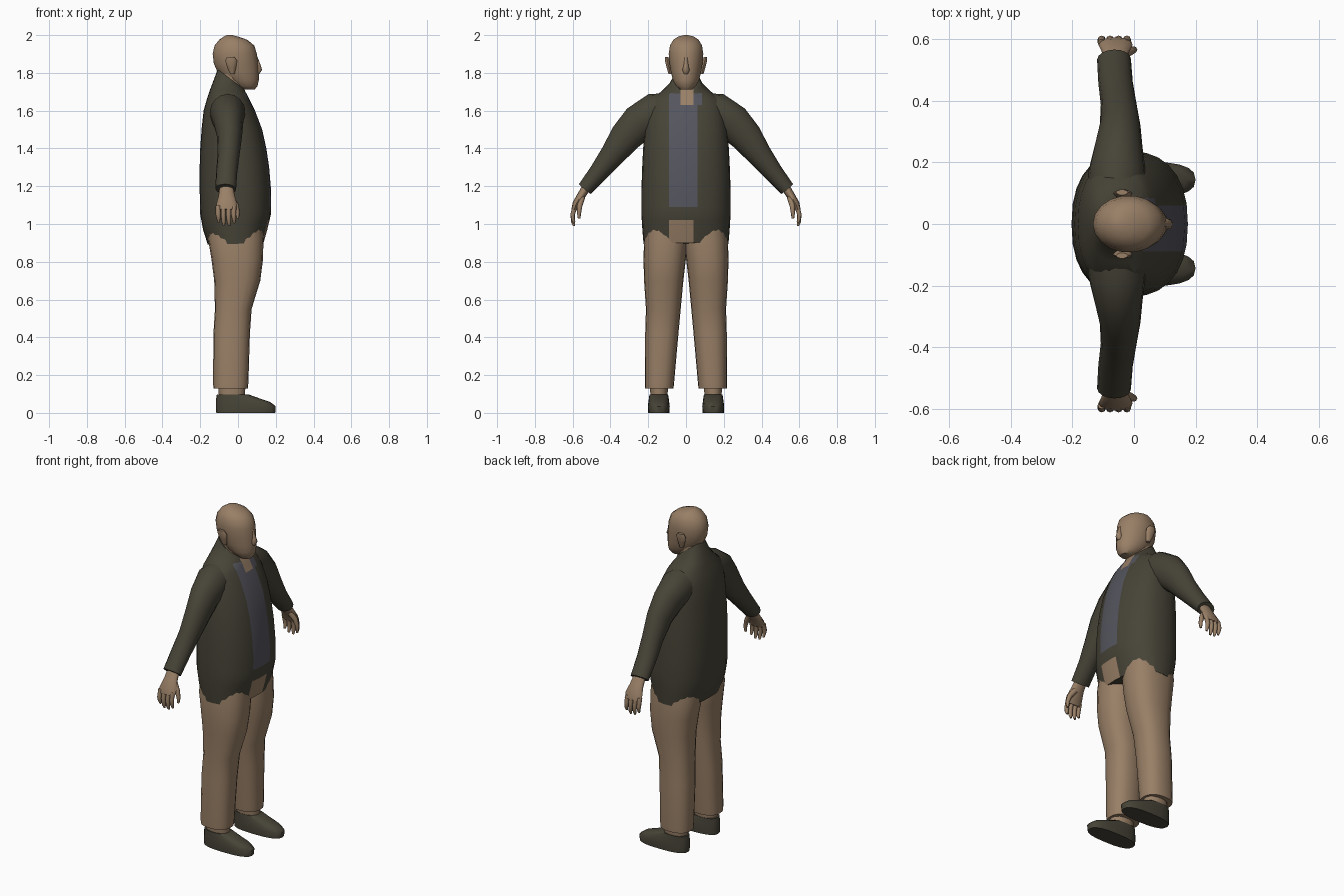
import bpy, bmesh, math
from mathutils import Vector


def material(name, rgb):
    m = bpy.data.materials.new(name)
    m.diffuse_color = (*rgb, 1)
    return m


TAN = material("warm tan", (0.32, 0.215, 0.135))
OLIVE = material("dark olive", (0.062, 0.057, 0.038))
GREY = material("slate grey", (0.09, 0.09, 0.112))
X, Y, Z = Vector((1, 0, 0)), Vector((0, 1, 0)), Vector((0, 0, 1))


def ring(c, u, v, a, b, n=2.0, sides=20):
    """Super-ellipse with half axes a along u and b along v."""
    pts = []
    for i in range(sides):
        t = 2 * math.pi * i / sides
        p, q = math.cos(t), math.sin(t)
        pts.append(Vector(c) + u * a * math.copysign(abs(p) ** (2 / n), p)
                   + v * b * math.copysign(abs(q) ** (2 / n), q))
    return pts


def loft(name, rings, mat, mirror=False, angle=50):
    """Skin a list of rings, cap the ends, optionally mirror left to right."""
    bm = bmesh.new()
    rows = [[bm.verts.new(p) for p in r] for r in rings]
    n = len(rows[0])
    for a, b in zip(rows, rows[1:]):
        for i in range(n):
            bm.faces.new((a[i], a[(i + 1) % n], b[(i + 1) % n], b[i]))
    bm.faces.new(rows[0][::-1])
    bm.faces.new(rows[-1])
    bmesh.ops.recalc_face_normals(bm, faces=bm.faces)
    me = bpy.data.meshes.new(name)
    bm.to_mesh(me)
    bm.free()
    me.materials.append(mat)
    me.polygons.foreach_set("use_smooth", [True] * len(me.polygons))
    me.set_sharp_from_angle(angle=math.radians(angle))
    ob = bpy.data.objects.new(name, me)
    bpy.context.collection.objects.link(ob)
    if mirror:
        m = ob.modifiers.new("mirror", 'MIRROR')
        m.use_axis = (False, True, False)
        m.use_mirror_merge = False
    return ob


def stack(rows, n=2.0, sides=20):
    """Horizontal rings from (z, back x, front x, centre y, half width, tilt)."""
    out = []
    for z, x0, x1, cy, hy, *tilt in rows:
        u = X - Z * (tilt[0] if tilt else 0)
        out.append(ring(((x0 + x1) / 2, cy, z), u, Y, (x1 - x0) / 2, hy, n, sides))
    return out


def tube(path, sides=12):
    """Rings along a path of (x, y, z, half depth in x, half thickness)."""
    pts = [Vector(p[:3]) for p in path]
    out = []
    for i, p in enumerate(path):
        d = (pts[min(i + 1, len(pts) - 1)] - pts[max(i - 1, 0)]).normalized()
        u = (X - d * d.x).normalized()
        out.append(ring(pts[i], u, d.cross(u), p[3], p[4], 2.0, sides))
    return out


# Jacket body, with the collar rising behind the neck
jacket = loft("jacket", stack([
    (0.895, -0.16, 0.135, 0, 0.225, -0.03), (0.97, -0.185, 0.155, 0, 0.231),
    (1.05, -0.20, 0.174, 0, 0.236), (1.18, -0.203, 0.175, 0, 0.236),
    (1.30, -0.203, 0.165, 0, 0.232), (1.40, -0.20, 0.15, 0, 0.227),
    (1.50, -0.193, 0.128, 0, 0.218), (1.60, -0.182, 0.09, 0, 0.205),
    (1.66, -0.165, 0.06, 0, 0.185), (1.705, -0.145, 0.045, 0, 0.125, 0.15),
    (1.735, -0.125, 0.04, 0, 0.088, 0.45), (1.765, -0.108, 0.035, 0, 0.07, 0.75)],
    2.35, 28), OLIVE)

# Shirt panel, open throat and front vent: cut the jacket front and colour by area
me = jacket.data
me.materials.append(GREY)
me.materials.append(TAN)
bm = bmesh.new()
bm.from_mesh(me)
for axis, val in ((Y, -0.09), (Y, -0.03), (Y, 0.04), (Y, 0.06), (Y, 0.085),
                  (Z, 1.02), (Z, 1.09), (Z, 1.63), (Z, 1.67)):
    front = [f for f in bm.faces if f.calc_center_median().x > 0 and f.normal.z > -0.9]
    geom = list({e for f in front for e in f.edges} | {v for f in front for v in f.verts}) + front
    bmesh.ops.bisect_plane(bm, geom=geom, plane_co=axis * val, plane_no=axis)
for f in bm.faces:
    c = f.calc_center_median()
    if c.x < 0.02 or f.normal.x < 0.1:
        continue
    right = 0.085 if c.z > 1.63 else 0.06
    if -0.03 < c.y < 0.04 and c.z > 1.63 or -0.09 < c.y < 0.04 and c.z < 1.02:
        f.material_index = 2
    elif -0.09 < c.y < right and 1.09 < c.z < 1.69:
        f.material_index = 1
bm.to_mesh(me)
bm.free()

# Sleeves
loft("sleeve", tube([
    (-0.06, 0.06, 1.61, 0.085, 0.085), (-0.055, 0.16, 1.59, 0.095, 0.105),
    (-0.05, 0.25, 1.535, 0.078, 0.098), (-0.045, 0.32, 1.46, 0.066, 0.085),
    (-0.05, 0.39, 1.365, 0.058, 0.066), (-0.06, 0.46, 1.275, 0.056, 0.052),
    (-0.065, 0.535, 1.185, 0.055, 0.041)], 16), OLIVE, True)

# Hands: palm, four fingers and thumb
loft("palm", tube([
    (-0.062, 0.52, 1.205, 0.035, 0.024), (-0.06, 0.555, 1.15, 0.043, 0.022),
    (-0.06, 0.582, 1.105, 0.055, 0.020), (-0.06, 0.592, 1.075, 0.052, 0.015)]), TAN, True)
for i, (x, tip) in enumerate(((-0.105, 1.01), (-0.078, 0.992), (-0.05, 0.99), (-0.023, 1.005))):
    loft("finger_%d" % (i + 1), tube([
        (x, 0.588, 1.095, 0.013, 0.013), (x, 0.600, 1.05, 0.013, 0.012),
        (x + 0.002, 0.598, tip + 0.02, 0.011, 0.010),
        (x + 0.003, 0.592, tip, 0.006, 0.006)], 8), TAN, True)
loft("thumb", tube([
    (-0.04, 0.55, 1.14, 0.018, 0.016), (-0.012, 0.562, 1.10, 0.015, 0.014),
    (0.0, 0.566, 1.06, 0.011, 0.011), (-0.002, 0.566, 1.03, 0.007, 0.007)], 8), TAN, True)

# Trouser legs and ankles
loft("trouser_leg", stack([
    (0.13, -0.13, 0.052, 0.141, 0.075), (0.16, -0.132, 0.055, 0.14, 0.077),
    (0.42, -0.13, 0.063, 0.128, 0.088), (0.55, -0.122, 0.072, 0.120, 0.092),
    (0.70, -0.126, 0.118, 0.118, 0.104), (0.81, -0.14, 0.132, 0.113, 0.112),
    (0.92, -0.158, 0.135, 0.105, 0.117), (1.0, -0.15, 0.13, 0.10, 0.11)], 2.4), TAN, True)
loft("ankle", stack([
    (0.07, -0.10, 0.035, 0.143, 0.045), (0.15, -0.105, 0.04, 0.143, 0.05)], 2.2, 14),
    TAN, True)

# Shoes
loft("shoe", stack([
    (0.0, -0.115, 0.197, 0.144, 0.056), (0.035, -0.117, 0.20, 0.144, 0.058),
    (0.058, -0.117, 0.17, 0.144, 0.055), (0.08, -0.115, 0.105, 0.144, 0.052),
    (0.098, -0.112, 0.055, 0.144, 0.049)], 2.6), OLIVE, True)

# Neck, head, nose and ears
loft("neck", stack([
    (1.62, -0.09, 0.05, 0, 0.06), (1.70, -0.10, 0.036, 0, 0.062),
    (1.80, -0.10, 0.03, 0, 0.066)]), TAN)
loft("head", stack([
    (1.712, 0.015, 0.088, 0, 0.034), (1.73, -0.02, 0.103, 0, 0.053),
    (1.76, -0.065, 0.11, 0, 0.070), (1.80, -0.107, 0.11, 0, 0.080),
    (1.85, -0.128, 0.107, 0, 0.089), (1.90, -0.134, 0.10, 0, 0.093),
    (1.945, -0.124, 0.086, 0, 0.086), (1.975, -0.10, 0.05, 0, 0.068),
    (1.992, -0.075, 0.0, 0, 0.042), (2.0, -0.06, -0.03, 0, 0.012)], 2.0, 18), TAN)
loft("nose", stack([
    (1.795, 0.085, 0.113, 0, 0.014), (1.815, 0.085, 0.127, 0, 0.019),
    (1.835, 0.085, 0.122, 0, 0.014), (1.885, 0.085, 0.103, 0, 0.009)], 2.0, 8), TAN)
loft("ear", stack([
    (1.795, -0.042, -0.018, 0.083, 0.010), (1.83, -0.058, -0.01, 0.091, 0.013),
    (1.865, -0.068, -0.005, 0.099, 0.013), (1.885, -0.058, -0.02, 0.103, 0.009)],
    2.0, 10), TAN, True)
